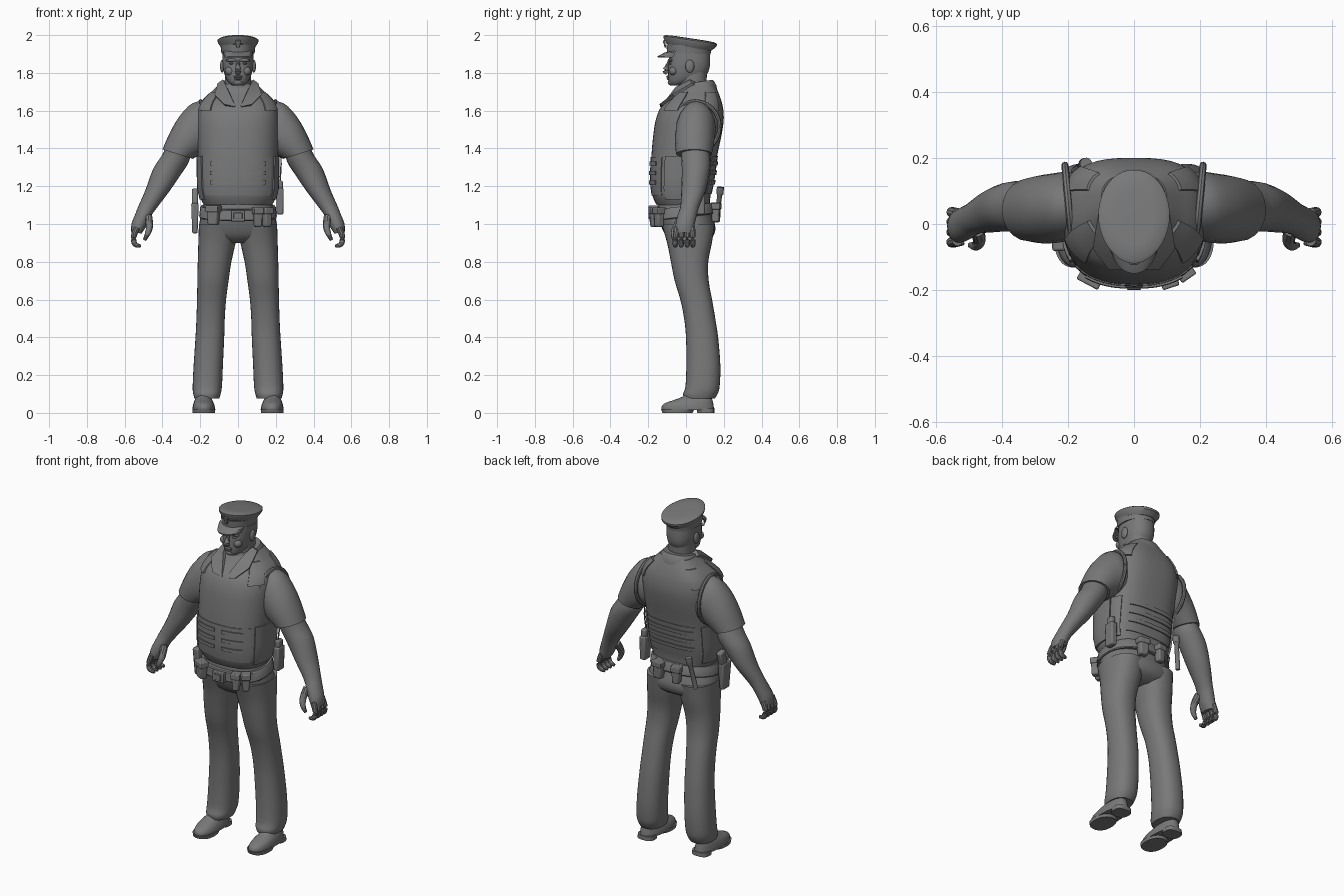
import bpy, bmesh, math
from mathutils import Vector, Matrix

if "Cube" in bpy.data.objects:
    bpy.data.objects.remove(bpy.data.objects["Cube"])

grey = bpy.data.materials.new("uniform_grey")
grey.diffuse_color = (0.19, 0.19, 0.19, 1)
grey.use_nodes = True
grey.node_tree.nodes["Principled BSDF"].inputs["Base Color"].default_value = grey.diffuse_color


def finish(name, bm, mirror=False, angle=35, bevel=0):
    bmesh.ops.recalc_face_normals(bm, faces=bm.faces)
    me = bpy.data.meshes.new(name)
    bm.to_mesh(me)
    bm.free()
    me.materials.append(grey)
    ob = bpy.data.objects.new(name, me)
    bpy.context.collection.objects.link(ob)
    bpy.ops.object.select_all(action='DESELECT')
    ob.select_set(True)
    bpy.context.view_layer.objects.active = ob
    bpy.ops.object.shade_smooth_by_angle(angle=math.radians(angle))
    if bevel:
        m = ob.modifiers.new("bevel", 'BEVEL')
        m.width, m.segments = bevel, 2
    if mirror:
        ob.modifiers.new("mirror", 'MIRROR')
    return ob


def refine(rows, k):
    """Smoothly interpolate rows of numbers."""
    out = []
    for i in range(len(rows) - 1):
        a, b, c, d = rows[max(i - 1, 0)], rows[i], rows[i + 1], rows[min(i + 2, len(rows) - 1)]
        for j in range(k):
            t = j / k
            out.append([q + .5 * t * (r - p + t * (2 * p - 5 * q + 4 * r - s + t * (3 * (q - r) + s - p)))
                        for p, q, r, s in zip(a, b, c, d)])
    return out + [list(rows[-1])]


def skin(name, rings, **kw):
    """Skin closed rings of points and cap both ends."""
    bm = bmesh.new()
    vs = [[bm.verts.new(p) for p in r] for r in rings]
    n = len(vs[0])
    for a, b in zip(vs, vs[1:]):
        for i in range(n):
            bm.faces.new((a[i], a[(i + 1) % n], b[(i + 1) % n], b[i]))
    bm.faces.new(vs[0])
    bm.faces.new(vs[-1])
    return finish(name, bm, **kw)


def oval(row, a, nf=2.3, nb=2.3, tilt=0, off=0):
    """Point on a horizontal oval (z, x0, x1, y0, y1)."""
    z, x0, x1, y0, y1 = row
    c, s = math.cos(a), math.sin(a)
    e = 2 / (nf if s < 0 else nb)
    x = (x1 - x0 + 2 * off) / 2 * math.copysign(abs(c) ** e, c)
    y = (y1 - y0 + 2 * off) / 2 * math.copysign(abs(s) ** e, s)
    return Vector(((x0 + x1) / 2 + x, (y0 + y1) / 2 + y, z + tilt * y))


def vloft(name, rows, k=3, nf=2.3, nb=2.3, tilt=0, seg=32, **kw):
    return skin(name, [[oval(r, math.tau * i / seg, nf, nb, tilt) for i in range(seg)]
                       for r in refine(rows, k)], **kw)


def sym(rows):
    return [(z, -w, w, f, b) for z, w, f, b in rows]


def limb(name, rows, seg=20):
    """Arm part: rows of outer x,z, inner x,z, front y, back y."""
    rings = []
    for xo, zo, xi, zi, f, b in refine(rows, 3):
        mid = Vector(((xo + xi) / 2, (f + b) / 2, (zo + zi) / 2))
        u, v = Vector(((xo - xi) / 2, 0, (zo - zi) / 2)), Vector((0, (b - f) / 2, 0))
        rings.append([mid + u * math.cos(math.tau * i / seg) + v * math.sin(math.tau * i / seg)
                      for i in range(seg)])
    skin(name, rings, mirror=True)


def tube(name, pts, k=3, seg=10, **kw):
    """Round tube through (x, y, z, radius) points."""
    pts = refine(pts, k)
    P = [Vector(p[:3]) for p in pts]
    rings = []
    for i, p in enumerate(P):
        q = (P[min(i + 1, len(P) - 1)] - P[max(i - 1, 0)]).to_track_quat('Z', 'Y')
        rings.append([p + q @ Vector((math.cos(math.tau * j / seg), math.sin(math.tau * j / seg), 0)) * pts[i][3]
                      for j in range(seg)])
    skin(name, rings, **kw)


def box(name, loc, size, turn=0, lean=0, taper=1, bevel=.008):
    bm = bmesh.new()
    bmesh.ops.create_cube(bm, size=1)
    for v in bm.verts:
        if v.co.z < 0:
            v.co.xy *= taper
    M = Matrix.Translation(loc) @ Matrix.Rotation(math.radians(turn), 4, 'Z') \
        @ Matrix.Rotation(math.radians(lean), 4, 'X') @ Matrix.Diagonal((*size, 1))
    bmesh.ops.transform(bm, matrix=M, verts=bm.verts)
    finish(name, bm, bevel=bevel)


def ball(name, loc, size, mirror=False):
    bm = bmesh.new()
    bmesh.ops.create_uvsphere(bm, u_segments=16, v_segments=10, radius=1,
                              matrix=Matrix.Translation(loc) @ Matrix.Diagonal((*size, 1)))
    finish(name, bm, mirror=mirror, angle=60)


# Vest body
VEST = refine(sym([(1.10, .18, -.155, .125), (1.15, .203, -.178, .13), (1.22, .21, -.186, .145),
                   (1.36, .212, -.183, .165), (1.48, .217, -.172, .19), (1.56, .217, -.158, .2),
                   (1.62, .208, -.132, .195), (1.66, .183, -.092, .185), (1.70, .14, -.055, .17),
                   (1.74, .10, -.03, .15)]), 3)
vloft("vest", VEST, k=1, nf=2.4, nb=2.9, seg=48)


def plate(name, a0, a1, z0, z1, off, mirror=False, n=10, m=4):
    """Panel wrapped on the vest between two angles and two heights."""
    bm = bmesh.new()
    def at(a, z, o):
        for p, q in zip(VEST, VEST[1:]):
            if z <= q[0]:
                t = (z - p[0]) / (q[0] - p[0])
                return oval([u + (v - u) * t for u, v in zip(p, q)], a, 2.4, 2.9, 0, o)
    layers = [[[bm.verts.new(at(math.radians(a0 + (a1 - a0) * i / n), z0 + (z1 - z0) * j / m, o))
                for j in range(m + 1)] for i in range(n + 1)] for o in (-.012, off)]
    for g in layers:
        for i in range(n):
            for j in range(m):
                bm.faces.new((g[i][j], g[i + 1][j], g[i + 1][j + 1], g[i][j + 1]))
    rim = [(i, 0) for i in range(n)] + [(n, j) for j in range(m)] \
        + [(i, m) for i in range(n, 0, -1)] + [(0, j) for j in range(m, 0, -1)]
    lo, hi = layers
    for (i, j), (p, q) in zip(rim, rim[1:] + rim[:1]):
        bm.faces.new((lo[i][j], lo[p][q], hi[p][q], hi[i][j]))
    finish(name, bm, mirror=mirror)


# Vest panels, straps and shoulder pads
plate("belly_panel", -142, -38, 1.15, 1.355, .004)
plate("side_panel", -30, 38, 1.13, 1.36, .008, mirror=True)
plate("back_panel", 50, 130, 1.16, 1.36, .004)
for z in (1.21, 1.26, 1.31):
    plate("front_strap", -86, -52, z, z + .02, .010, mirror=True, m=1)
    plate("back_strap", 55, 125, z, z + .022, .010, m=1)
plate("shoulder_pad_front", -52, -20, 1.60, 1.70, .009, mirror=True)
plate("shoulder_pad_back", 15, 50, 1.60, 1.70, .007, mirror=True)
tube("armhole_trim", [(.197 + .012 * math.cos(t), .05 + .128 * math.cos(t), 1.515 + .135 * math.sin(t), .011)
                      for t in [math.tau * i / 24 for i in range(25)]], k=1, seg=8, mirror=True)

# Collar band and folded collar flaps
vloft("collar_band", sym([(1.68, .125, -.05, .168), (1.72, .108, -.045, .16), (1.75, .09, -.04, .142)]),
      k=2, tilt=.15)
bm = bmesh.new()
pts = [(.012, -.137, 1.62), (.075, -.140, 1.635), (.125, -.075, 1.685), (.108, .03, 1.745),
       (.08, .02, 1.765), (.06, -.055, 1.725)]
top = [bm.verts.new(p) for p in pts]
low = [bm.verts.new(Vector(p) + Vector((-.01, .03, -.015))) for p in pts]
for i in range(6):
    bm.faces.new((top[i], top[(i + 1) % 6], low[(i + 1) % 6], low[i]))
for f in (top, low):
    for q in ((0, 1, 2, 5), (2, 3, 4, 5)):
        bm.faces.new([f[i] for i in q])
finish("collar_flap", bm, mirror=True)

# Sleeves, forearms, hands
limb("sleeve", [(.15, 1.655, .12, 1.40, -.03, .14), (.24, 1.64, .15, 1.38, -.05, .158),
                (.31, 1.57, .18, 1.37, -.058, .153), (.36, 1.485, .21, 1.36, -.058, .147),
                (.40, 1.395, .24, 1.345, -.052, .137)])
limb("forearm", [(.375, 1.42, .25, 1.37, -.03, .12), (.405, 1.36, .262, 1.325, -.025, .13),
                 (.45, 1.29, .297, 1.27, -.022, .127), (.49, 1.18, .362, 1.175, -.025, .105),
                 (.525, 1.10, .43, 1.085, -.03, .07), (.545, 1.05, .462, 1.04, -.045, .057),
                 (.564, 1.0, .487, .985, -.056, .045), (.565, .955, .51, .95, -.056, .04)])
for y in (-.05, -.022, .006, .032):
    tube("finger", [(.535, y, .98, .017), (.553, y * 1.1, .93, .015), (.545, y * 1.15, .892, .014),
                    (.515, y * 1.1, .883, .009)], mirror=True)
tube("thumb", [(.475, -.02, 1.04, .022), (.468, -.05, .99, .019), (.478, -.066, .95, .015),
               (.495, -.064, .915, .009)], mirror=True)

# Trousers
vloft("trouser_seat", sym([(1.12, .178, -.145, .125), (1.05, .195, -.148, .138), (.98, .207, -.128, .156),
                           (.93, .19, -.10, .14), (.90, .12, -.06, .09)]))
vloft("trouser_leg", [(1.0, .0, .207, -.13, .152), (.9, .013, .21, -.1, .137), (.8, .035, .213, -.08, .118),
                      (.7, .05, .215, -.06, .12), (.6, .063, .217, -.03, .138), (.5, .07, .22, -.01, .155),
                      (.4, .073, .225, 0, .17), (.25, .08, .235, .002, .182), (.14, .085, .24, -.003, .178),
                      (.10, .092, .237, -.015, .167), (.075, .10, .23, -.01, .152)], mirror=True)

# Shoes
vloft("shoe", [(.015, .122, .24, -.128, .148), (.03, .122, .24, -.13, .147), (.05, .128, .236, -.115, .144),
               (.066, .135, .23, -.07, .14), (.085, .145, .22, -.02, .136), (.11, .15, .215, .01, .13)],
      k=2, mirror=True)
vloft("sole", [(0, .122, .24, -.125, .035), (.02, .12, .242, -.132, .045)], k=1, mirror=True)
vloft("heel", [(0, .13, .232, .06, .15), (.025, .13, .232, .055, .15)], k=1, nb=3, mirror=True)

# Neck and head
vloft("neck", sym([(1.60, .08, -.06, .11), (1.72, .07, -.042, .108), (1.82, .07, -.03, .112)]))
vloft("head", sym([(1.733, .028, -.078, -.02), (1.748, .048, -.09, .03), (1.772, .064, -.094, .09),
                   (1.81, .076, -.094, .12), (1.86, .082, -.092, .128), (1.93, .08, -.088, .125)]))
tube("nose", [(0, -.088, 1.86, .009), (0, -.102, 1.83, .012), (0, -.108, 1.812, .017), (0, -.098, 1.798, .012)])
ball("brow", (.032, -.083, 1.867), (.032, .014, .009), True)
ball("eye", (.033, -.082, 1.85), (.014, .009, .006), True)
ball("cheek", (.042, -.066, 1.81), (.027, .023, .024), True)
ball("upper_lip", (0, -.094, 1.780), (.025, .011, .006))
ball("lower_lip", (0, -.093, 1.769), (.021, .010, .006))
ball("chin", (0, -.077, 1.750), (.026, .02, .017))
ball("ear", (.084, .02, 1.835), (.011, .024, .034), True)

# Cap: band, crown, visor and badge
vloft("cap_band", sym([(1.903, .088, -.1, .13), (1.945, .092, -.104, .137)]), k=1, nf=2, nb=2, tilt=-.04)
vloft("cap_crown", sym([(1.935, .09, -.102, .135), (1.962, .107, -.118, .162), (1.974, .108, -.12, .164),
                        (1.981, .098, -.109, .152), (1.984, .06, -.065, .10)]),
      k=1, nf=1.85, nb=2.1, tilt=-.15, seg=40)
bm = bmesh.new()
edge = [math.radians(195 + 150 * i / 16) for i in range(17)]
rows = [[bm.verts.new((.08 * math.cos(a) * w, -.045 + r * math.sin(a), z)) for a in edge]
        for w, r, z in ((1, .04, 1.915), (1.02, .07, 1.907), (.94, .105, 1.888), (.92, .104, 1.881),
                        (.98, .05, 1.900))]
for p, q in zip(rows, rows[1:] + rows[:1]):
    for i in range(16):
        bm.faces.new((p[i], p[i + 1], q[i + 1], q[i]))
finish("cap_visor", bm)
box("cap_badge", (0, -.113, 1.953), (.03, .012, .04), lean=12, taper=.6, bevel=.003)

# Belt with buckle
vloft("belt", sym([(1.035, .203, -.168, .152), (1.04, .206, -.172, .156), (1.09, .2, -.17, .15),
                   (1.095, .196, -.165, .146)]), k=1, tilt=.12)
box("buckle", (0, -.182, 1.043), (.075, .022, .06), bevel=.004)
box("buckle_plate", (0, -.193, 1.043), (.045, .012, .035), bevel=.003)

# Belt pouches
for x, y, z, w, turn in ((.105, -.168, 1.035, .045, 18), (.153, -.143, 1.035, .045, 35), (-.13, -.16, 1.045, .065, -28),
                         (.07, .158, 1.06, .06, -8), (-.05, .16, 1.06, .05, 6)):
    box("pouch", (x, y, z), (w, .045, .10), turn, taper=.85)
    box("pouch_flap", (x, y, z + .035), (w + .008, .052, .035), turn, bevel=.005)

# Holster with grip on one side, radio with cord on the other
box("holster", (-.228, -.04, 1.03), (.04, .085, .16), taper=.7)
box("holster_grip", (-.228, -.015, 1.14), (.032, .05, .09), lean=-15)
box("radio", (.222, .07, 1.12), (.04, .065, .14), taper=.9)
box("radio_top", (.222, .07, 1.205), (.03, .045, .05))
tube("radio_cord", [(.222, .06, 1.22, .004), (.228, .07, 1.32, .004), (.222, .07, 1.42, .004)], seg=6)

# Flashlight hung at the back
tube("flashlight", [(-.145, .182, 1.195, .019), (-.150, .18, 1.16, .019), (-.153, .178, 1.15, .013),
                    (-.178, .16, 1.01, .013)], k=1, seg=12)
